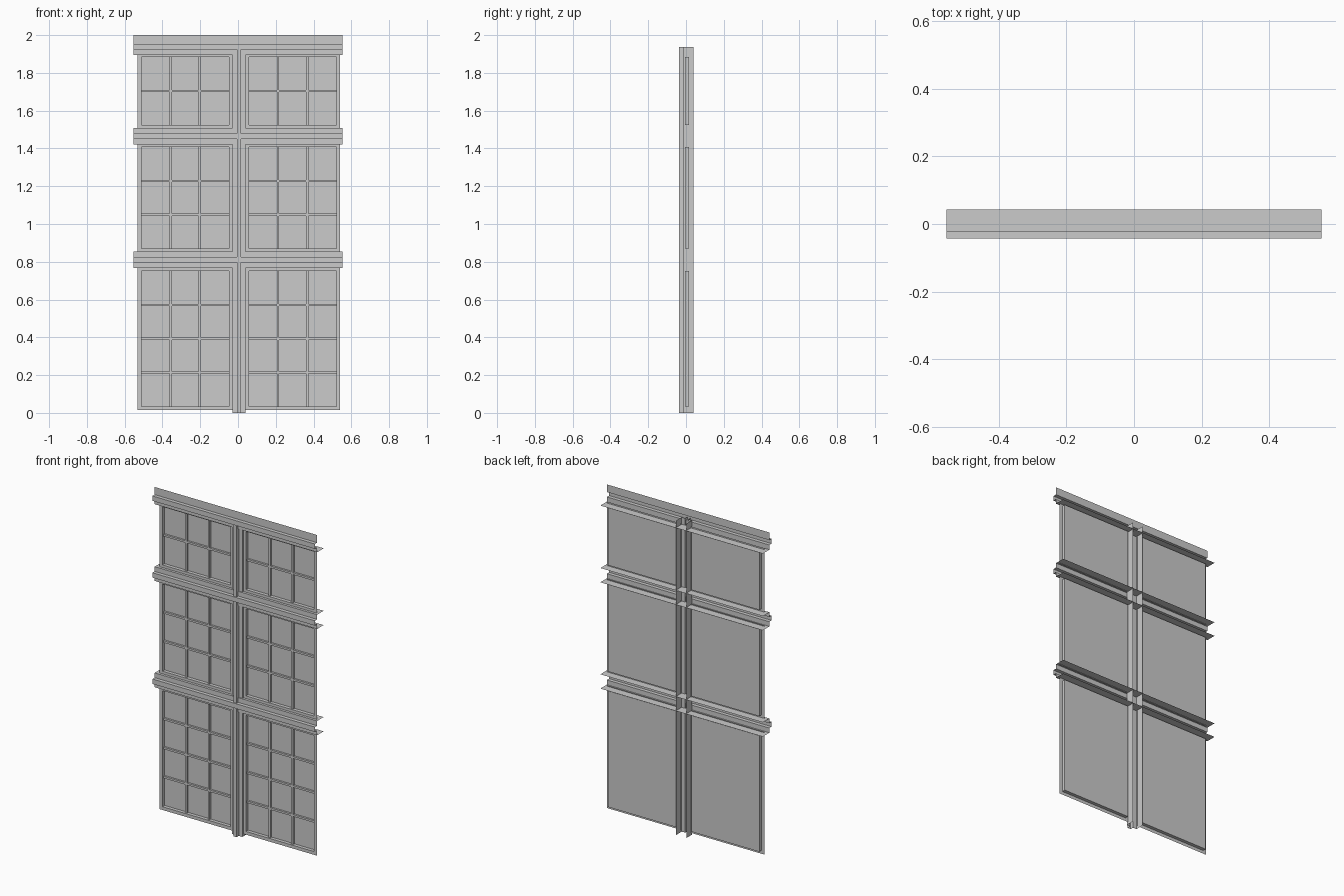
import bpy, bmesh

if "Cube" in bpy.data.objects:
    bpy.data.objects.remove(bpy.data.objects["Cube"])

CX = 0.005          # centre line of the post and the window pairs
FRONT, GLASS = -0.005, 0.016


def finish(bm, name):
    mesh = bpy.data.meshes.new(name)
    bm.to_mesh(mesh)
    bm.free()
    ob = bpy.data.objects.new(name, mesh)
    bpy.context.collection.objects.link(ob)
    return ob


def sweep(bm, start, end):
    """Join two matching open point rows with quads."""
    a = [bm.verts.new(p) for p in start]
    b = [bm.verts.new(p) for p in end]
    for i in range(len(a) - 1):
        bm.faces.new((a[i], a[i + 1], b[i + 1], b[i]))


def sweep_x(bm, profile, x0, x1):      # profile of (y, z), top to bottom
    sweep(bm, [(x0, y, z) for y, z in profile], [(x1, y, z) for y, z in profile])


def sweep_z(bm, profile, z0, z1):      # profile of (x, y), left to right
    sweep(bm, [(x, y, z0) for x, y in profile], [(x, y, z1) for x, y in profile])


def beam(name, z, top_plate=False):
    """Open stepped channel with flanges running backwards."""
    back, face, nose = 0.043, -0.0205, -0.0425
    prof = [(face, z + 0.015), (nose, z + 0.015), (nose, z - 0.015),
            (face, z - 0.015), (face, z - 0.044), (back, z - 0.044)]
    if top_plate:
        prof = [(face, 2.0)] + prof
    else:
        prof = [(back, z + 0.044), (face, z + 0.044)] + prof
    bm = bmesh.new()
    sweep_x(bm, prof, -0.554, 0.554)
    finish(bm, name)


def window(name, x0, x1, z0, z1, rows, cols=3):
    """x/z limits are the glass opening; the flat frame lies around it."""
    bm = bmesh.new()

    def ring(grow, y):
        a, b, c, d = x0 - grow, x1 + grow, z0 - grow, z1 + grow
        return [bm.verts.new(p) for p in ((a, y, c), (b, y, c), (b, y, d), (a, y, d))]

    rings = [ring(0.02, FRONT), ring(0, FRONT), ring(0, GLASS)]
    for r, s in zip(rings, rings[1:]):
        for i in range(4):
            j = (i + 1) % 4
            bm.faces.new((r[i], r[j], s[j], s[i]))
    bm.faces.new(rings[-1])
    finish(bm, name + "_frame_and_glass")

    # glazing bars
    bm = bmesh.new()
    h, y = 0.006, 0.003
    for i in range(1, cols):
        x = x0 + (x1 - x0) * i / cols
        sweep_z(bm, [(x - h, GLASS), (x - h, y), (x + h, y), (x + h, GLASS)], z0, z1)
    y += 0.001
    for i in range(1, rows):
        z = z0 + (z1 - z0) * i / rows
        sweep_x(bm, [(GLASS, z + h), (y, z + h), (y, z - h), (GLASS, z - h)], x0, x1)
    finish(bm, name + "_glazing_bars")


# horizontal beams
beam("lower_beam", 0.810)
beam("middle_beam", 1.465)
beam("top_beam", 1.938, top_plate=True)

# central post: open stepped channel
half = [(-0.035, 0.039), (-0.035, -0.015), (-0.011, -0.015), (-0.011, -0.036)]
profile = [(CX + x, y) for x, y in half] + [(CX - x, y) for x, y in reversed(half)]
bm = bmesh.new()
sweep_z(bm, profile, 0.0, 1.937)
finish(bm, "central_post")

# window panels on both sides of the post
for level, z0, z1, rows in (("lower", 0.035, 0.75, 4),
                            ("middle", 0.87, 1.407, 3),
                            ("upper", 1.525, 1.883, 2)):
    window("left_" + level + "_window", CX - 0.516, CX - 0.053, z0, z1, rows)
    window("right_" + level + "_window", CX + 0.053, CX + 0.516, z0, z1, rows)
